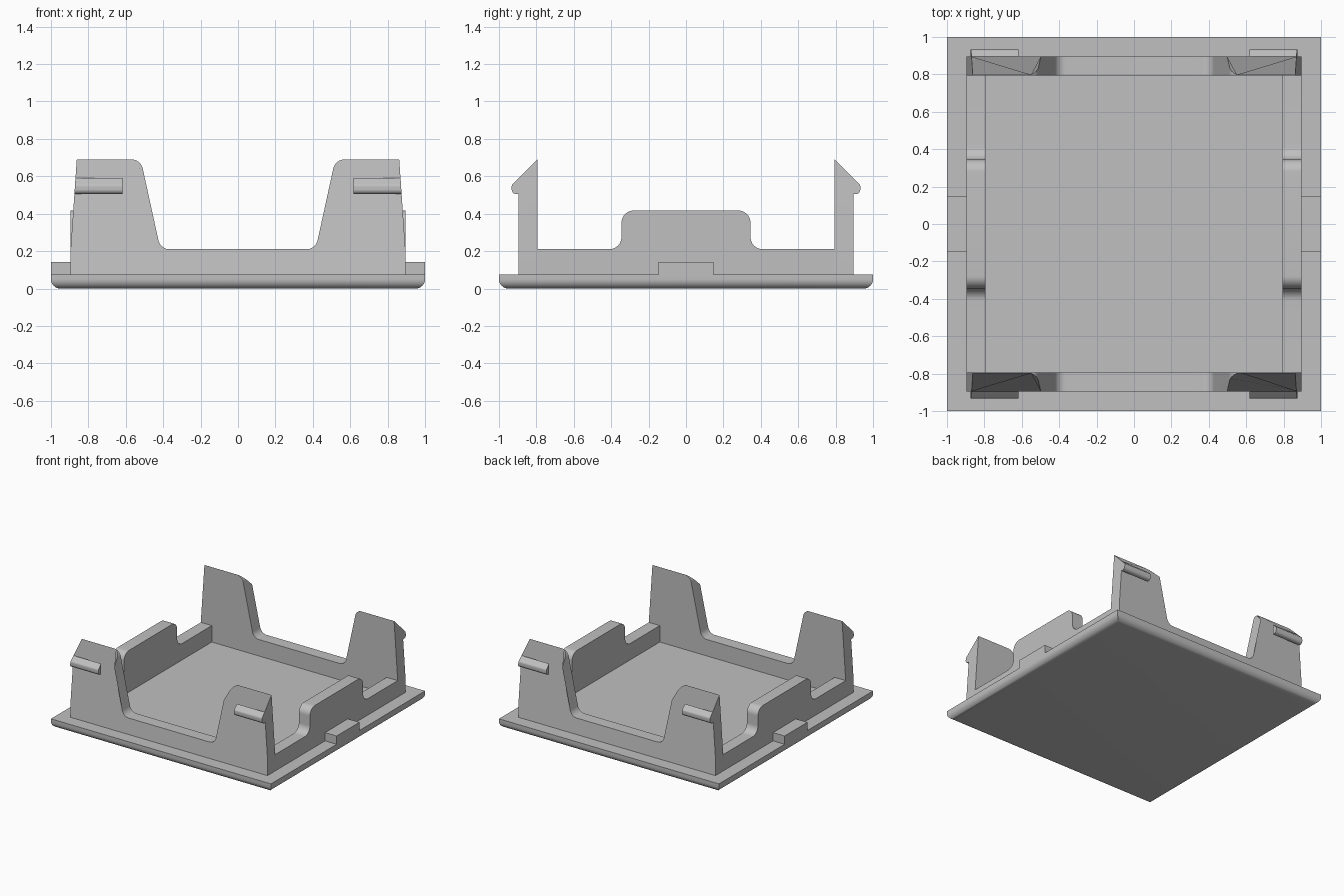
import bpy, bmesh, math
from mathutils import Vector

cube = bpy.data.objects.get("Cube")
if cube:
    bpy.data.objects.remove(cube, do_unlink=True)

grey = bpy.data.materials.new("plain grey")
grey.use_nodes = True
grey.diffuse_color = (0.53, 0.53, 0.53, 1)
grey.node_tree.nodes["Principled BSDF"].inputs["Base Color"].default_value = grey.diffuse_color

PLATE_TOP, RAIL_TOP, POST_TOP = 0.075, 0.21, 0.69
INNER, OUTER = 0.795, 0.895


def finish(name, bm, mirror=(False, False, False)):
    """Turn a bmesh into a shaded object, mirrored where asked."""
    bmesh.ops.recalc_face_normals(bm, faces=bm.faces)
    mesh = bpy.data.meshes.new(name)
    bm.to_mesh(mesh)
    bm.free()
    mesh.materials.append(grey)
    obj = bpy.data.objects.new(name, mesh)
    bpy.context.collection.objects.link(obj)
    if any(mirror):
        mod = obj.modifiers.new("Mirror", 'MIRROR')
        mod.use_axis = mirror
        mod.use_mirror_merge = False
    bpy.ops.object.select_all(action='DESELECT')
    obj.select_set(True)
    bpy.context.view_layer.objects.active = obj
    bpy.ops.object.shade_smooth_by_angle(angle=math.radians(30))
    return obj


def rounded(points, steps=8):
    """Fillet the corners of a closed outline of (u, z, radius) points."""
    out = []
    for i, (u, z, r) in enumerate(points):
        p = Vector((u, z))
        if r == 0:
            out.append(p)
            continue
        a = (Vector(points[i - 1][:2]) - p).normalized()
        b = (Vector(points[(i + 1) % len(points)][:2]) - p).normalized()
        half = a.angle(b) / 2
        centre = p + (a + b).normalized() * r / math.sin(half)
        start = p + a * r / math.tan(half) - centre
        end = p + b * r / math.tan(half) - centre
        for k in range(steps + 1):
            t = k / steps
            out.append(centre + (start.lerp(end, t)).normalized() * r)
    return out


def symmetric(half):
    return half + [(-u, z, r) for u, z, r in reversed(half)]


def prism(outline, axis, near, far):
    """Extrude an outline along x or y."""
    bm = bmesh.new()

    def ring(d):
        return [bm.verts.new((d, u, z) if axis == 'x' else (u, d, z)) for u, z in outline]
    a, b = ring(near), ring(far)
    bm.faces.new(a)
    bm.faces.new(b[::-1])
    for i in range(len(a)):
        bm.faces.new((a[i - 1], a[i], b[i], b[i - 1]))
    return bm


# Base plate with rounded lower edges
bm = bmesh.new()
bmesh.ops.create_cube(bm, size=1)
for v in bm.verts:
    v.co = (v.co.x * 2, v.co.y * 2, (v.co.z + 0.5) * PLATE_TOP)
low = [e for e in bm.edges if all(v.co.z < 0.01 for v in e.verts)]
bmesh.ops.bevel(bm, geom=low, offset=0.05, segments=8, profile=0.5, affect='EDGES')
finish("base_plate", bm)

# Front and back walls, each with a low rail between two tapered posts
outline = rounded(symmetric([
    (OUTER, PLATE_TOP, 0), (OUTER, RAIL_TOP, 0), (0.862, POST_TOP, 0),
    (0.52, POST_TOP, 0.06), (0.415, RAIL_TOP, 0.06)]))
bm = prism(outline, 'y', INNER, OUTER)
cut = bmesh.ops.bisect_plane(bm, geom=bm.verts[:] + bm.edges[:] + bm.faces[:],
                             plane_co=(0, INNER, POST_TOP + 0.0005), plane_no=(0, 1, 1),
                             clear_outer=True)
bmesh.ops.holes_fill(bm, edges=[e for e in bm.edges if e.is_boundary], sides=0)
finish("end_walls", bm, (False, True, False))

# Snap hooks on the outer face of each post
slope = INNER + POST_TOP
outline = rounded([(OUTER, slope - OUTER, 0), (0.932, slope - 0.932, 0.02),
                   (0.932, 0.505, 0.025), (OUTER, 0.505, 0)])
bm = prism(outline, 'x', 0.617, OUTER)
for v in bm.verts:
    if v.co.x > 0.8:
        v.co.x -= (v.co.z - RAIL_TOP) * 0.069
finish("snap_hooks", bm, (True, True, False))

# Side walls with a raised rounded middle
outline = rounded(symmetric([
    (INNER, PLATE_TOP, 0), (INNER, RAIL_TOP, 0),
    (0.345, RAIL_TOP, 0.065), (0.345, 0.417, 0.065)]))
finish("side_walls", prism(outline, 'x', INNER, OUTER), (True, False, False))

# Small locating blocks on the plate rim
outline = rounded(symmetric([(0.148, PLATE_TOP, 0), (0.148, 0.143, 0)]))
finish("rim_blocks", prism(outline, 'x', OUTER, 1.0), (True, False, False))
